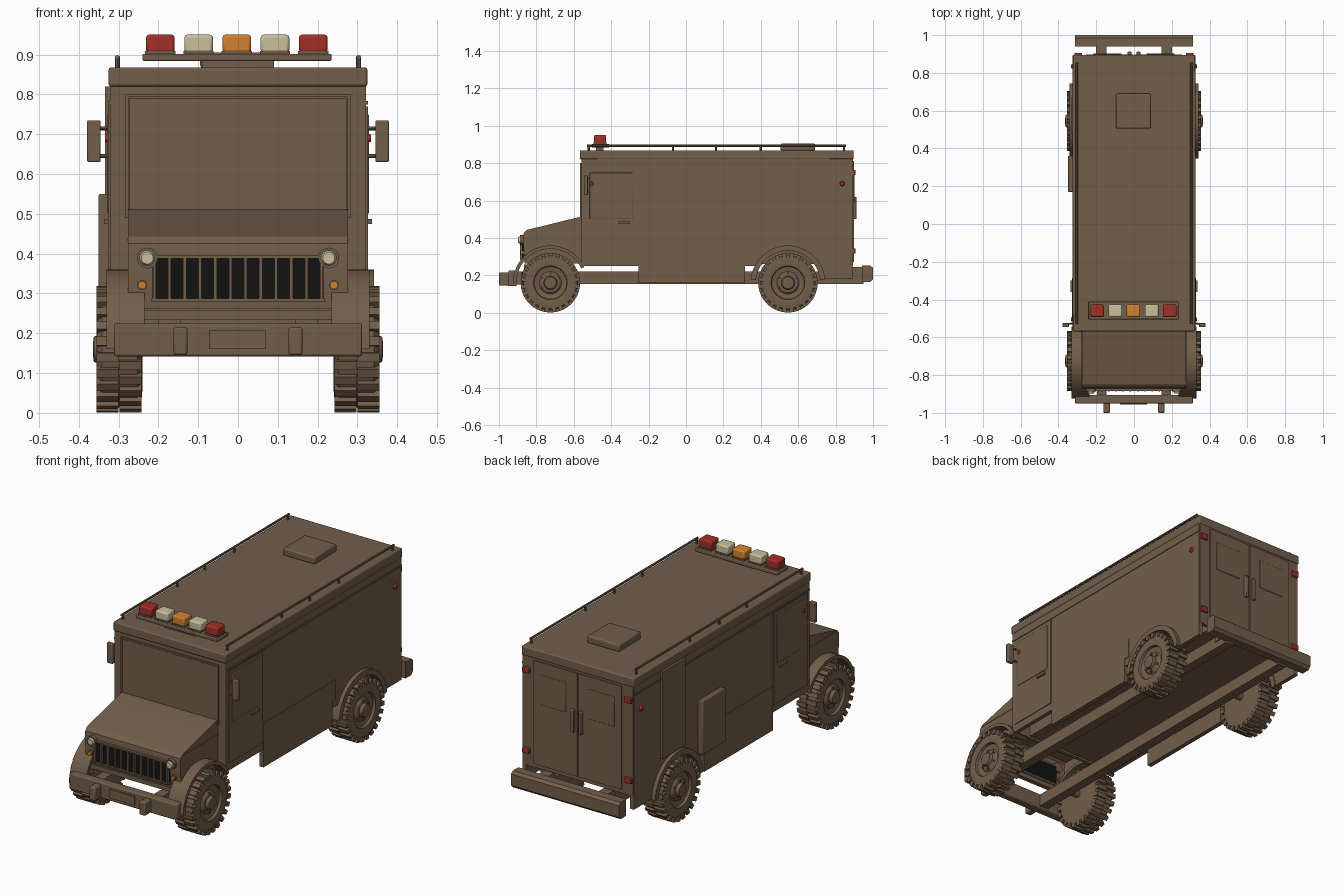
import bpy, bmesh, math
from mathutils import Matrix, Vector

if "Cube" in bpy.data.objects:
    bpy.data.objects.remove(bpy.data.objects["Cube"])


def material(name, rgb):
    m = bpy.data.materials.new(name)
    m.diffuse_color = (*rgb, 1)
    m.use_nodes = True
    m.node_tree.nodes["Principled BSDF"].inputs["Base Color"].default_value = m.diffuse_color
    return m


BROWN = material("drab_brown", (0.17, 0.112, 0.068))
BLACK = material("grille_black", (0.006, 0.006, 0.006))
RED = material("lamp_red", (0.36, 0.03, 0.02))
CREAM = material("lamp_cream", (0.58, 0.53, 0.34))
ORANGE = material("lamp_orange", (0.65, 0.22, 0.03))
SIDES = ((1, "right"), (-1, "left"))


def finish(name, bm, mat, bevel=0):
    bmesh.ops.recalc_face_normals(bm, faces=bm.faces)
    me = bpy.data.meshes.new(name)
    bm.to_mesh(me)
    bm.free()
    me.materials.append(mat)
    ob = bpy.data.objects.new(name, me)
    bpy.context.collection.objects.link(ob)
    if bevel:
        mod = ob.modifiers.new("bevel", "BEVEL")
        mod.width, mod.segments = bevel, 2
    return ob


def box(name, x, y, z, mat=BROWN, bevel=0):
    """Box from three (low, high) ranges."""
    bm = bmesh.new()
    rng = (x, y, z)
    c = [(a + b) / 2 for a, b in rng]
    s = [abs(b - a) for a, b in rng]
    bmesh.ops.create_cube(bm, size=1, matrix=Matrix.Translation(c) @ Matrix.Diagonal((*s, 1)))
    return finish(name, bm, mat, bevel)


def profile(name, pts, x0, x1, mat=BROWN, bevel=0, open_bottom=False):
    """Side outline (y, z) extruded from x0 to x1."""
    bm = bmesh.new()
    f = bm.faces.new([bm.verts.new((x0, y, z)) for y, z in pts])
    out = bmesh.ops.extrude_face_region(bm, geom=[f])
    bmesh.ops.translate(bm, vec=(x1 - x0, 0, 0), verts=[v for v in out["geom"] if isinstance(v, bmesh.types.BMVert)])
    bmesh.ops.recalc_face_normals(bm, faces=bm.faces)
    if open_bottom:
        bm.normal_update()
        bmesh.ops.delete(bm, geom=[g for g in bm.faces if g.normal.z < -0.9], context="FACES")
    return finish(name, bm, mat, bevel)


def rod(name, a, b, r, mat=BROWN, n=16, r2=None):
    a, b = Vector(a), Vector(b)
    bm = bmesh.new()
    rot = (b - a).to_track_quat("Z", "Y").to_matrix().to_4x4()
    bmesh.ops.create_cone(bm, cap_ends=True, segments=n, radius1=r, radius2=r if r2 is None else r2,
                          depth=(b - a).length, matrix=Matrix.Translation((a + b) / 2) @ rot)
    return finish(name, bm, mat)


def arc(cy, cz, r, a0, a1, n=16):
    return [(cy + r * math.cos(math.radians(a0 + (a1 - a0) * i / n)),
             cz + r * math.sin(math.radians(a0 + (a1 - a0) * i / n))) for i in range(n + 1)]


def mirrored(x0, x1, s):
    return (s * x0, s * x1) if s > 0 else (s * x1, s * x0)


FRONT_Y, REAR_Y, AXLE_Z = -0.725, 0.545, 0.16

# Main body: core, floor hump and side walls with wheel notches
box("body_core", (-0.315, 0.315), (-0.56, 0.89), (0.36, 0.83))
box("body_floor", (-0.225, 0.225), (-0.56, 0.89), (0.26, 0.37))
wall = [(-0.56, 0.25)] + arc(REAR_Y, AXLE_Z, 0.175, 149, 31) + [(0.72, 0.25), (0.72, 0.18), (0.89, 0.18), (0.89, 0.83), (-0.56, 0.83)]
for s, side in SIDES:
    profile(side + "_side_wall", wall, s * 0.30, s * 0.322)
    box(side + "_skirt", mirrored(0.302, 0.326, s), (-0.255, 0.315), (0.16, 0.29))
    box(side + "_belt_strip", mirrored(0.32, 0.326, s), (-0.56, 0.89), (0.775, 0.783))
    box(side + "_lower_panel", mirrored(0.32, 0.326, s), (-0.255, 0.345), (0.29, 0.39))
    box(side + "_cab_door", mirrored(0.32, 0.326, s), (-0.54, -0.26), (0.29, 0.77))
    box(side + "_cab_window", mirrored(0.32, 0.329, s), (-0.515, -0.285), (0.50, 0.75), bevel=0.003)
    box(side + "_door_handle", mirrored(0.32, 0.336, s), (-0.36, -0.30), (0.475, 0.487))
    box(side + "_frame_rail", mirrored(0.145, 0.195, s), (-0.92, 0.95), (0.155, 0.22))
    # Rear wheel arch trims and front fenders
    profile(side + "_rear_arch", arc(REAR_Y, AXLE_Z, 0.2, 5, 175, 20) + arc(REAR_Y, AXLE_Z, 0.172, 175, 5, 20), s * 0.295, s * 0.342)
    profile(side + "_front_fender", arc(FRONT_Y, AXLE_Z, 0.2, 25, 180, 20) + arc(FRONT_Y, AXLE_Z, 0.182, 180, 25, 20), s * 0.235, s * 0.33)
    # Side markers and mirrors
    for y in (-0.505, 0.835):
        rod(side + "_marker_lamp", (s * 0.32, y, 0.69), (s * 0.334, y, 0.69), 0.014, RED, r2=0.009)
    box(side + "_mirror", mirrored(0.345, 0.379, s), (-0.545, -0.525), (0.63, 0.735), bevel=0.004)
    for z in (0.645, 0.715):
        rod(side + "_mirror_arm", (s * 0.31, -0.525, z), (s * 0.355, -0.53, z), 0.005, n=8)
    # Roof rails on posts
    rod(side + "_roof_rail", (s * 0.303, -0.53, 0.893), (s * 0.303, 0.855, 0.893), 0.006, n=8)
    for y in (-0.52, -0.07, 0.16, 0.40, 0.845):
        rod(side + "_rail_post", (s * 0.303, y, 0.865), (s * 0.303, y, 0.895), 0.006, n=8)

# Left side locker and tall panel
box("side_locker", (-0.35, -0.32), (0.17, 0.36), (0.27, 0.55), bevel=0.004)
box("tall_side_panel", (-0.334, -0.32), (0.48, 0.67), (0.365, 0.82))

# Roof
box("roof_cap", (-0.325, 0.325), (-0.568, 0.896), (0.82, 0.868), bevel=0.006)
box("roof_hatch", (-0.095, 0.09), (0.505, 0.69), (0.865, 0.905), bevel=0.008)

# Emergency light bar
box("light_bar_mount", (-0.09, 0.09), (-0.48, -0.44), (0.865, 0.888))
box("light_bar", (-0.24, 0.235), (-0.505, -0.41), (0.884, 0.902), bevel=0.004)
for x, mat in ((-0.195, RED), (-0.099, CREAM), (-0.003, ORANGE), (0.093, CREAM), (0.189, RED)):
    box("beacon_base", (x - 0.038, x + 0.038), (-0.494, -0.425), (0.90, 0.909))
    box("beacon", (x - 0.036, x + 0.036), (-0.492, -0.427), (0.905, 0.95), mat, 0.007)

# Windscreen with frame
box("windscreen", (-0.272, 0.272), (-0.564, -0.55), (0.49, 0.79))
for s, side in SIDES:
    box(side + "_windscreen_frame", mirrored(0.275, 0.282, s), (-0.567, -0.55), (0.49, 0.80))
box("windscreen_top_frame", (-0.282, 0.282), (-0.567, -0.55), (0.793, 0.80))
box("lower_cab_front", (-0.315, 0.315), (-0.558, -0.54), (0.25, 0.5))

# Bonnet shell, open below
profile("bonnet", [(-0.862, 0.262), (-0.872, 0.40), (-0.868, 0.425), (-0.85, 0.443), (-0.59, 0.507), (-0.57, 0.511),
                   (-0.555, 0.511), (-0.555, 0.262)], -0.276, 0.276, open_bottom=True)
box("bonnet_ledge", (-0.278, 0.278), (-0.855, -0.56), (0.432, 0.438))

# Grille with upright bars
box("grille_back", (-0.215, 0.215), (-0.877, -0.86), (0.285, 0.39), BLACK)
for i in range(12):
    x = -0.21 + 0.42 * i / 11
    box("grille_bar", (x - 0.004, x + 0.004), (-0.888, -0.87), (0.283, 0.39))
for z in (0.283, 0.392):
    box("grille_rim", (-0.219, 0.219), (-0.885, -0.86), (z - 0.004, z + 0.004))
box("front_cross_member", (-0.25, 0.25), (-0.865, -0.84), (0.235, 0.258))

# Head lamps and indicators
for s, side in SIDES:
    rod(side + "_lamp_ring", (s * 0.228, -0.86, 0.389), (s * 0.228, -0.888, 0.389), 0.026, n=24)
    rod(side + "_head_lamp", (s * 0.228, -0.88, 0.389), (s * 0.228, -0.897, 0.389), 0.023, CREAM, 24, 0.015)
    rod(side + "_indicator_ring", (s * 0.241, -0.86, 0.321), (s * 0.241, -0.877, 0.321), 0.013)
    rod(side + "_indicator", (s * 0.241, -0.87, 0.321), (s * 0.241, -0.885, 0.321), 0.01, ORANGE)

# Front bumper with guards and blank plate
box("front_bumper", (-0.312, 0.312), (-0.95, -0.905), (0.142, 0.225), bevel=0.006)
box("front_plate", (-0.073, 0.07), (-0.956, -0.94), (0.16, 0.207))
for s, side in SIDES:
    box(side + "_bumper_end", mirrored(0.285, 0.312, s), (-0.93, -0.875), (0.15, 0.22), bevel=0.004)
    box(side + "_bumper_guard", mirrored(0.127, 0.162, s), (-1.0, -0.94), (0.145, 0.215), bevel=0.006)

# Rear bumper and its brackets
profile("rear_bumper", [(0.94, 0.165), (0.985, 0.165), (1.0, 0.18), (1.0, 0.24), (0.985, 0.252), (0.94, 0.252)], -0.312, 0.312)
box("rear_plate", (-0.07, 0.07), (0.99, 1.0), (0.185, 0.232))
for s, side in SIDES:
    box(side + "_bumper_bracket", mirrored(0.145, 0.20, s), (0.87, 0.945), (0.19, 0.245))

# Rear wall and double doors with windows, handles and tail lamps
box("rear_wall", (-0.318, 0.318), (0.872, 0.892), (0.25, 0.83))
for s, side in SIDES:
    box(side + "_rear_door", mirrored(0.003, 0.255, s), (0.885, 0.898), (0.27, 0.81))
    box(side + "_rear_window", mirrored(0.065, 0.215, s), (0.89, 0.902), (0.59, 0.745), bevel=0.003)
    box(side + "_rear_handle", mirrored(0.014, 0.034, s), (0.89, 0.912), (0.50, 0.62), bevel=0.004)
    for z in (0.33, 0.75):
        box(side + "_tail_lamp", mirrored(0.275, 0.315, s), (0.89, 0.906), (z - 0.014, z + 0.014), RED, 0.003)


# Wheel: lathed tyre and rim, two staggered rows of lugs, hub bolts
def wheel(name, s, cy):
    bm = bmesh.new()
    section = [(0.24, 0.0), (0.24, 0.10), (0.243, 0.135), (0.253, 0.147), (0.342, 0.147), (0.352, 0.135), (0.356, 0.11),
               (0.352, 0.09), (0.338, 0.087), (0.332, 0.06), (0.342, 0.05), (0.345, 0.036), (0.362, 0.032), (0.364, 0.018), (0.364, 0.0)]
    bmesh.ops.spin(bm, geom=(lambda v: v + [bm.edges.new(p) for p in zip(v, v[1:])])(
        [bm.verts.new((x, 0, r)) for x, r in section]), axis=(1, 0, 0), cent=(0, 0, 0),
        angle=math.tau, steps=32)
    bmesh.ops.remove_doubles(bm, verts=bm.verts, dist=0.0002)
    for row, x in enumerate((0.27, 0.328)):
        for i in range(24):
            rot = Matrix.Rotation(math.tau * (i + row / 2) / 24, 4, "X")
            bmesh.ops.create_cube(bm, size=1, matrix=rot @ Matrix.Translation((x, 0, 0.145))
                                  @ Matrix.Diagonal((0.056, 0.022, 0.027, 1)))
    for i in range(6):
        rot = Matrix.Rotation(math.tau * i / 6, 4, "X")
        bmesh.ops.create_cube(bm, size=1, matrix=rot @ Matrix.Translation((0.343, 0, 0.048)) @ Matrix.Diagonal((0.012, 0.01, 0.01, 1)))
    ob = finish(name, bm, BROWN)
    ob.location = (0, cy, AXLE_Z)
    ob.rotation_euler.z = 0 if s > 0 else math.pi
    rod(name + "_stub_axle", (s * 0.17, cy, AXLE_Z + 0.02), (s * 0.25, cy, AXLE_Z + 0.02), 0.02)


for s, side in SIDES:
    wheel(side + "_front_wheel", s, FRONT_Y)
    wheel(side + "_rear_wheel", s, REAR_Y)

# Smooth the rounded parts, keep hard edges sharp
bpy.ops.object.select_all(action="SELECT")
bpy.context.view_layer.objects.active = bpy.context.selected_objects[0]
bpy.ops.object.shade_smooth_by_angle(angle=math.radians(30))
